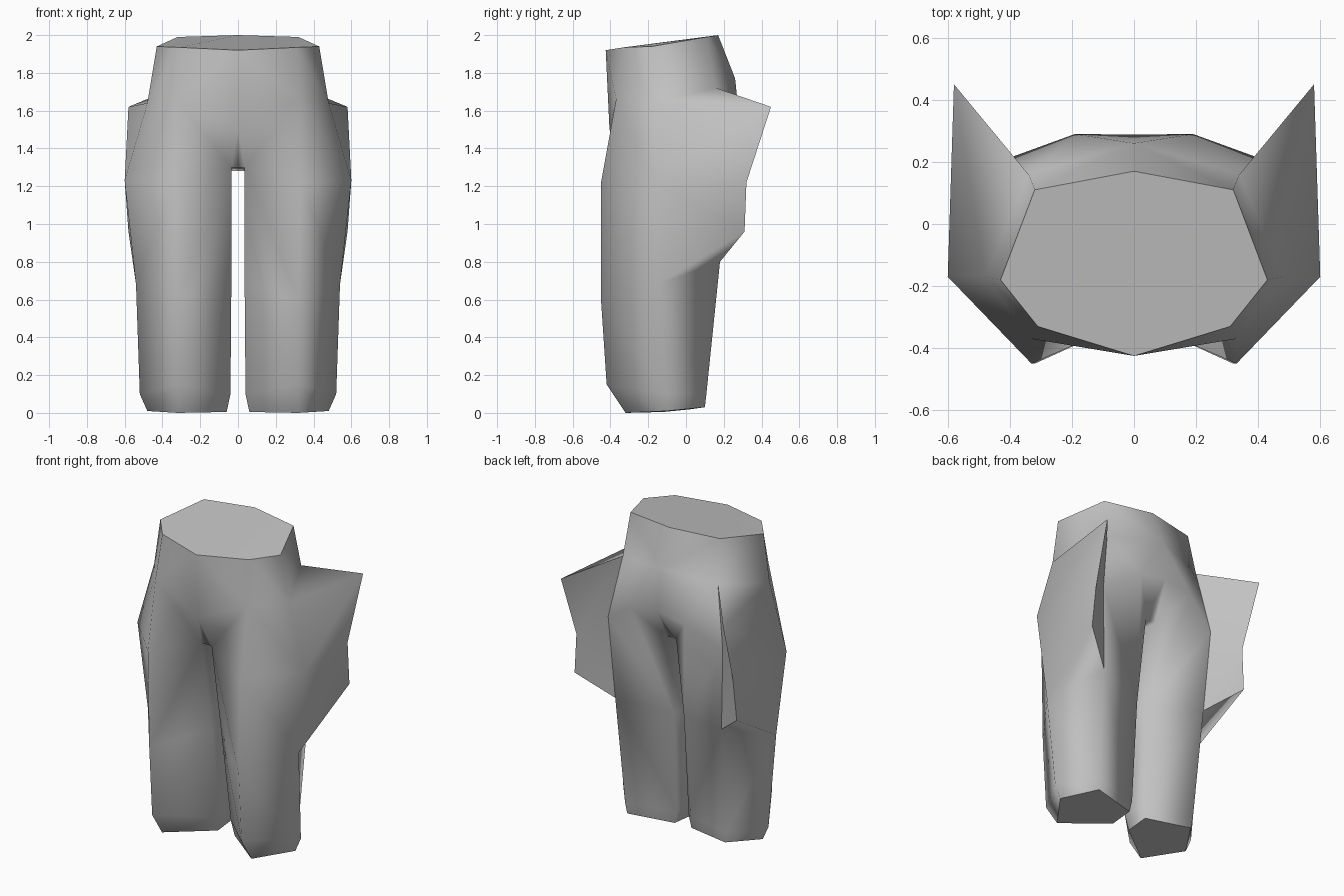
import bpy, bmesh, math

if "Cube" in bpy.data.objects:
    bpy.data.objects.remove(bpy.data.objects["Cube"])

# Cross-sections of the right half, ordered from front to back
SECTIONS = {
    "waist": [(0, -.425, 1.92), (.31, -.33, 1.935), (.43, -.18, 1.94), (.32, .11, 1.99), (0, .17, 2)],
    "hip": [(0, -.405, 1.5), (.33, -.37, 1.66), (.48, -.17, 1.64), (.34, .16, 1.72), (0, .26, 1.77)],
    # front, back, seat centre
    "crotch": [(0, -.32, 1.3), (0, .15, 1.28), (0, .288, 1.5)],
    # inner front, front, outer, back, seat, inner back
    "thigh": [(.035, -.32, 1.3), (.33, -.45, 1.22), (.6, -.17, 1.23),
              (.41, .21, 1.33), (.19, .29, 1.47), (.035, .15, 1.28)],
    # flared fin edge: top, middle, bottom
    "fin": [(.58, .45, 1.62), (.56, .32, 1.22), (.58, .31, .96)],
    # inner front, front, outer, back, inner back
    "knee": [(.035, -.22, .7), (.32, -.45, .6), (.54, -.15, .68), (.38, .18, .8), (.035, .07, .75)],
    "cuff": [(.04, -.13, .1), (.32, -.42, .15), (.52, -.1, .1), (.36, .108, .1), (.04, .03, .1)],
    "hem": [(.06, -.12, .005), (.32, -.32, 0), (.48, -.1, .01), (.35, .1, .03), (.06, .03, .02)],
}


def build_half(bm, side):
    s = {k: [bm.verts.new((x * side, y, z)) for x, y, z in pts] for k, pts in SECTIONS.items()}
    w, h, c, t, f, k = (s[n] for n in ("waist", "hip", "crotch", "thigh", "fin", "knee"))
    faces = [w, s["hem"]]                                     # waist and hem caps
    faces += [(w[i], w[i + 1], h[i + 1], h[i]) for i in range(4)]
    # front and outer hip
    faces += [(h[0], h[1], t[0]), (h[1], t[1], t[0]), (h[0], t[0], c[0]), (h[1], h[2], t[2], t[1])]
    # flared fin outside
    faces += [(h[2], h[3], f[0]), (h[2], f[0], t[2]), (f[0], f[1], t[2]), (t[2], f[1], f[2], k[2])]
    # fin inside, with a pocket behind the thigh, and its floor
    faces += [(h[3], t[3], k[3]), (h[3], k[3], f[1]), (h[3], f[1], f[0]), (k[3], f[2], f[1]),
              (f[2], k[3], k[2])]
    # seat and crotch
    faces += [(h[4], h[3], t[4], c[2]), (h[3], t[3], t[4]), (c[2], t[4], t[5], c[1]),
              (c[0], t[0], t[5], c[1])]
    # thigh
    faces += [(t[0], t[1], k[1], k[0]), (t[1], t[2], k[2], k[1]), (t[3], t[4], k[4], k[3]),
              (t[4], t[5], k[4]), (t[5], t[0], k[0], k[4])]
    # lower leg and hem bevel
    for a, b in ((k, s["cuff"]), (s["cuff"], s["hem"])):
        faces += [(a[i], a[(i + 1) % 5], b[(i + 1) % 5], b[i]) for i in range(5)]
    for face in faces:
        bm.faces.new(face).smooth = True
    # crisp fin rim and pocket edge
    for a, b in ((h[3], f[0]), (f[0], f[1]), (f[1], f[2]), (f[2], k[3]), (h[3], t[3]), (t[3], k[3])):
        bm.edges.get((a, b)).smooth = False


bm = bmesh.new()
for side in (1, -1):
    build_half(bm, side)
bmesh.ops.remove_doubles(bm, verts=bm.verts, dist=.001)
bmesh.ops.recalc_face_normals(bm, faces=bm.faces)

# Smooth cloth with crisp cap borders
for e in bm.edges:
    caps = sum(len(f.verts) == 5 for f in e.link_faces)
    if caps == 1 or e.calc_face_angle(0) > math.radians(100):
        e.smooth = False

mesh = bpy.data.meshes.new("breeches")
bm.to_mesh(mesh)
bm.free()
cloth = bpy.data.materials.new("grey cloth")
cloth.diffuse_color = (.54, .54, .54, 1)
cloth.use_nodes = True
cloth.node_tree.nodes["Principled BSDF"].inputs["Base Color"].default_value = cloth.diffuse_color
mesh.materials.append(cloth)
breeches = bpy.data.objects.new("breeches", mesh)
bpy.context.collection.objects.link(breeches)
